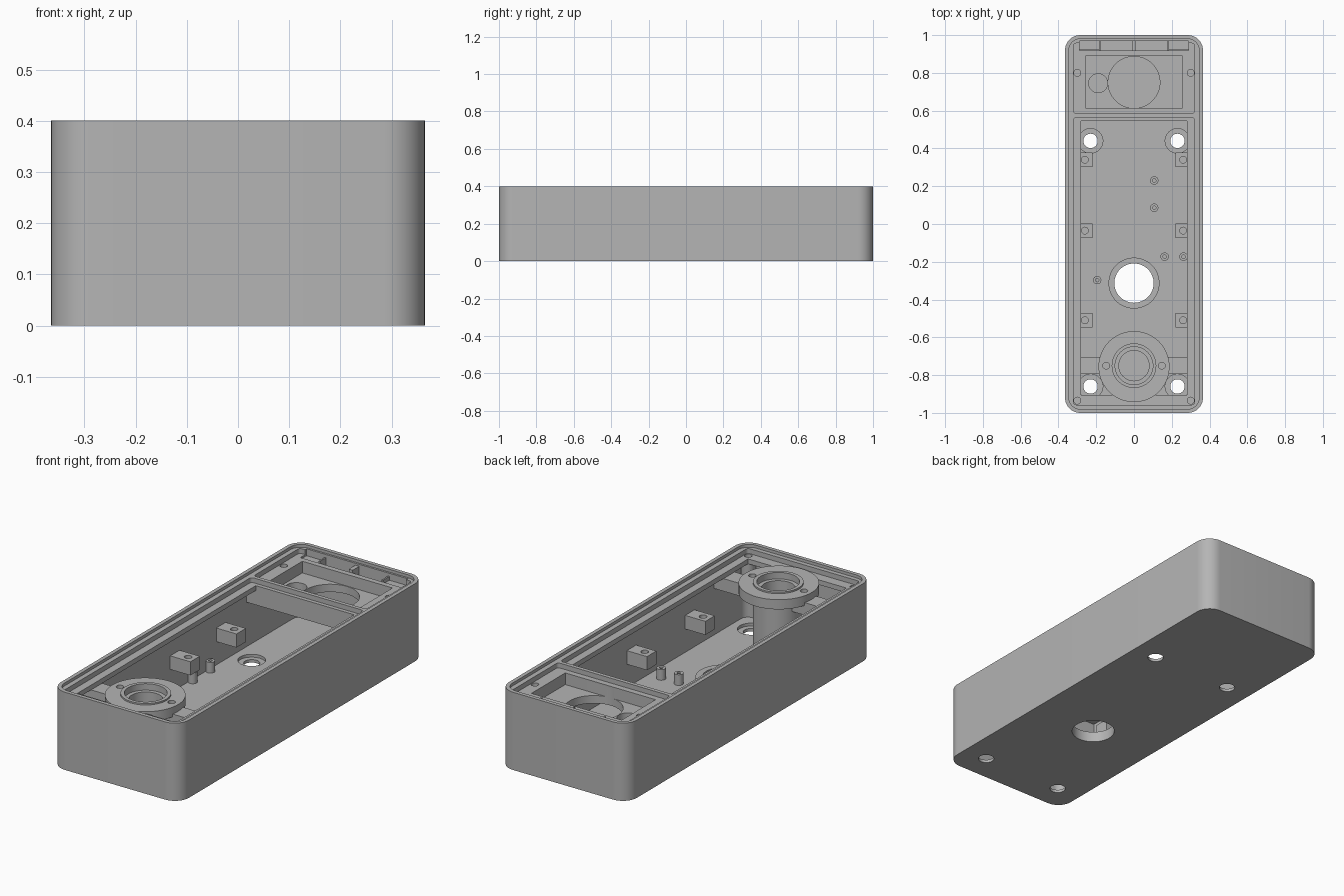
import bpy, bmesh, math
from mathutils import Matrix

cube = bpy.data.objects.get("Cube")
if cube:
    bpy.data.objects.remove(cube, do_unlink=True)

grey = bpy.data.materials.new("plain grey")
grey.use_nodes = True
colour = (0.46, 0.46, 0.46, 1)
grey.diffuse_color = colour
grey.node_tree.nodes["Principled BSDF"].inputs["Base Color"].default_value = colour


def finish(name, bm):
    bmesh.ops.recalc_face_normals(bm, faces=bm.faces)
    mesh = bpy.data.meshes.new(name)
    bm.to_mesh(mesh)
    bm.free()
    mesh.materials.append(grey)
    obj = bpy.data.objects.new(name, mesh)
    bpy.context.collection.objects.link(obj)
    return obj


def box(name, x0, x1, y0, y1, z0, z1, r=0):
    """Box, with vertical corners rounded by radius r."""
    bm = bmesh.new()
    pts = []
    corners = [(x1 - r, y1 - r), (x0 + r, y1 - r), (x0 + r, y0 + r), (x1 - r, y0 + r)]
    for i, (cx, cy) in enumerate(corners):
        steps = 10 if r else 0
        for k in range(steps + 1):
            a = math.pi / 2 * (i + k / max(steps, 1))
            pts.append((cx + r * math.cos(a), cy + r * math.sin(a), z0))
    face = bm.faces.new([bm.verts.new(p) for p in pts])
    top = bmesh.ops.extrude_face_region(bm, geom=[face])["geom"]
    verts = [v for v in top if isinstance(v, bmesh.types.BMVert)]
    bmesh.ops.translate(bm, verts=verts, vec=(0, 0, z1 - z0))
    return finish(name, bm)


def cyl(name, x, y, r, z0, z1, sides=48):
    bm = bmesh.new()
    bmesh.ops.create_cone(bm, cap_ends=True, segments=sides, radius1=r, radius2=r,
                          depth=z1 - z0, matrix=Matrix.Translation((x, y, (z0 + z1) / 2)))
    return finish(name, bm)


def combine(obj, tools, operation="DIFFERENCE"):
    for tool in tools:
        tool.hide_render = True
        mod = obj.modifiers.new("combine", "BOOLEAN")
        mod.operation, mod.solver, mod.object = operation, "EXACT", tool
        bpy.context.view_layer.objects.active = obj
        bpy.ops.object.modifier_apply(modifier=mod.name)
        bpy.data.objects.remove(tool, do_unlink=True)


def smooth(obj):
    bpy.ops.object.select_all(action="DESELECT")
    obj.select_set(True)
    bpy.context.view_layer.objects.active = obj
    bpy.ops.object.shade_smooth_by_angle(angle=math.radians(30))


SIDES = (-1, 1)
FLOOR, LEDGE = 0.03, 0.36

# Housing: stepped rim, lid recesses, hollow interior and rear pocket
housing = box("housing", -0.365, 0.365, -1, 1, 0, 0.4, 0.08)
combine(housing, [
    box("rim_step", -0.345, 0.345, -0.98, 0.98, 0.385, 0.5, 0.06),
    box("lid_recess", -0.32, 0.32, -0.957, 0.565, LEDGE, 0.5, 0.015),
    box("rear_recess", -0.32, 0.32, 0.585, 0.957, LEDGE, 0.5, 0.015),
    box("lower_hollow", -0.335, 0.335, -0.965, 0.965, FLOOR, 0.26, 0.04),
    box("upper_hollow", -0.333, 0.333, -0.96, 0.546, 0.2, 0.335),
    box("opening", -0.28, 0.28, -0.905, 0.545, 0.25, 0.5),
    box("rear_pocket", -0.257, 0.257, 0.615, 0.89, 0.3, 0.5),
    cyl("large_port", 0, 0.75, 0.137, 0.2, 0.35, 64),
    cyl("small_port", -0.19, 0.745, 0.05, 0.2, 0.35),
    box("clip_slot", -0.288, 0.288, 0.918, 0.97, 0.32, 0.5),
])

# Collar around the large floor hole
combine(housing, [cyl("collar", 0, -0.313, 0.135, 0.01, 0.055, 64)], "UNION")
combine(housing, [cyl("floor_hole", 0, -0.313, 0.104, -0.1, 0.2, 64)])

# Counterbored mounting holes and ledge screw holes
for s in SIDES:
    for y in (0.44, -0.86):
        combine(housing, [cyl("counterbore", s * 0.23, y, 0.065, 0.015, 0.1),
                          cyl("mount_hole", s * 0.23, y, 0.038, -0.1, 0.1)])
    combine(housing, [cyl("rear_screw", s * 0.3, 0.8, 0.018, 0.29, 0.5, 24)])
    combine(housing, [cyl("corner_boss", s * 0.3, -0.935, 0.035, 0.25, LEDGE - 0.002, 24)], "UNION")
    combine(housing, [cyl("corner_screw", s * 0.3, -0.935, 0.018, 0.29, 0.5, 24)])
smooth(housing)

# Clip tabs in the rear slot
for s in SIDES:
    box("clip_tab", s * 0.235 - 0.053, s * 0.235 + 0.053, 0.925, 0.969, 0.315, 0.35)
    box("slot_rib", s * 0.18 - 0.004, s * 0.18 + 0.004, 0.917, 0.969, 0.315, 0.37)
box("slot_fin", -0.011, 0.011, 0.917, 0.971, 0.315, 0.375)

# Drilled support blocks on both side walls
for s in SIDES:
    for y in (0.34, -0.035, -0.51):
        a, b = sorted((s * 0.22, s * 0.34))
        block = box("support_block", a, b, y - 0.038, y + 0.038, 0.15, 0.22)
        combine(block, [cyl("block_hole", s * 0.26, y, 0.018, 0.17, 0.3, 24)])
        smooth(block)

# Small drilled floor posts
for x, y in ((0.107, 0.23), (0.107, 0.086), (0.162, -0.173), (0.262, -0.173),
             (-0.195, -0.297), (-0.318, 0.23), (-0.318, 0.086)):
    post = cyl("floor_post", x, y, 0.022, 0.02, 0.085, 24)
    combine(post, [cyl("post_hole", x, y, 0.009, 0.05, 0.2, 16)])
    smooth(post)

# Round socket: stem, flange, side arms, raised ring and stepped bore
socket = cyl("round_socket", 0, -0.755, 0.188, 0.32, 0.37, 64)
combine(socket, [
    box("arms", -0.338, 0.338, -0.795, -0.705, 0.27, 0.335),
    cyl("stem", 0, -0.75, 0.118, 0.02, 0.378, 64),
], "UNION")
combine(socket, [cyl("bore_wide", 0, -0.75, 0.1, 0.345, 0.5, 64),
                 cyl("bore_narrow", 0, -0.75, 0.08, 0.1, 0.5, 64)])
combine(socket, [cyl("flange_hole", s * 0.147, -0.75, 0.018, 0.34, 0.5, 24) for s in SIDES])
smooth(socket)
